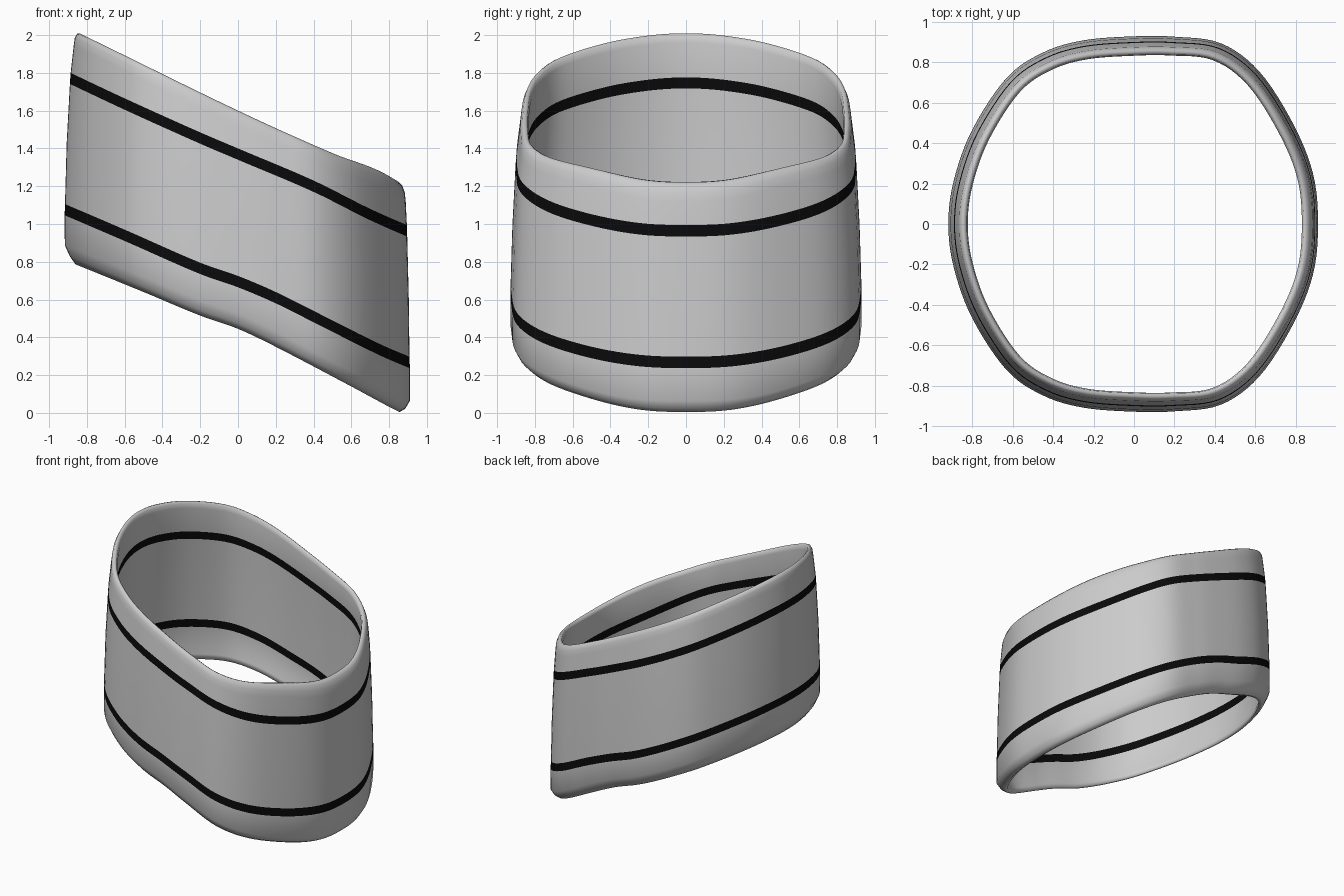
import bpy
from mathutils import Vector

if "Cube" in bpy.data.objects:
    bpy.data.objects.remove(bpy.data.objects["Cube"])

# Plan outline, half (mirrored in y), right to left
HALF = [(.91, 0), (.885, .25), (.785, .5), (.62, .755), (.43, .895), (.2, .928), (0, .93),
        (-.25, .91), (-.45, .85), (-.63, .725), (-.8, .47), (-.892, .22), (-.92, 0)]
# Height along x of the edges and stripe centres
CURVES = {
    "B": [(-.95, .82), (-.87, .79), (-.5, .64), (-.2, .515), (0, .445), (.2, .35),
          (.6, .14), (.86, .002), (.95, -.03)],
    "L": [(-.95, 1.09), (-.6, .94), (-.2, .765), (0, .695), (.2, .61), (.4, .51),
          (.75, .335), (.95, .25)],
    "U": [(-.95, 1.8), (-.6, 1.635), (-.2, 1.455), (0, 1.37), (.4, 1.2), (.7, 1.05), (.95, .94)],
    "T": [(-.95, 2.06), (-.82, 2.0), (0, 1.6), (.5, 1.375), (.75, 1.28), (.95, 1.16)],
}
# Wall section: curve, height offset, inset on left, inset on right
SECTION = [
    ("B", .005, .08, .08), ("B", 0, .06, .055), ("B", .03, .03, .025), ("B", .08, .003, .0),
    ("L", -.03, .002, 0), ("L", .03, .004, .002),
    ("U", -.35, .013, .006), ("U", -.03, .03, .014), ("U", .03, .034, .016),
    ("T", -.08, .05, .022), ("T", -.035, .056, .027), ("T", -.008, .068, .04),
    ("T", 0, .08, .055), ("T", -.008, .093, .072), ("T", -.04, .098, .08),
    ("U", .03, .084, .068), ("U", -.03, .08, .066), ("U", -.35, .063, .056),
    ("L", .03, .054, .052), ("L", -.03, .052, .05),
    ("B", .1, .055, .055), ("B", .04, .075, .075),
]
STRIPE_STEPS = {4, 7, 15, 18}


def catmull(p0, p1, p2, p3, t):
    return (p1 * 2 + (p2 - p0) * t + (p0 * 2 - p1 * 5 + p2 * 4 - p3) * t * t
            + (p1 * 3 - p0 - p2 * 3 + p3) * t ** 3) / 2


def height(points, x):
    n = len(points)
    i = max(k for k in range(n - 1) if points[k][0] <= x or k == 0)
    (x1, z1), (x2, z2) = points[i], points[i + 1]

    def slope(k):
        a, b = points[max(k - 1, 0)], points[min(k + 1, n - 1)]
        return (b[1] - a[1]) / (b[0] - a[0])
    h = x2 - x1
    t = (x - x1) / h
    return (z1 * (2 * t**3 - 3 * t * t + 1) + z2 * (3 * t * t - 2 * t**3)
            + h * slope(i) * (t**3 - 2 * t * t + t) + h * slope(i + 1) * (t**3 - t * t))


def plan_outline(steps=6):
    ctrl = [Vector(p) for p in HALF] + [Vector((x, -y)) for x, y in HALF[-2:0:-1]]
    n = len(ctrl)
    return [catmull(ctrl[i - 1], ctrl[i], ctrl[(i + 1) % n], ctrl[(i + 2) % n], s / steps)
            for i in range(n) for s in range(steps)]


PLAN = plan_outline()


def ring(curve, dz, left, right):
    pts = []
    for p in PLAN:
        f = max(0, p.x / .91) ** 2
        q = p * (1 - (left + (right - left) * f) / p.length)
        pts.append((q.x, q.y, height(CURVES[curve], q.x) + dz))
    return pts


def bands(name, steps, color=None):
    verts = [v for s in SECTION for v in ring(*s)]
    n, m = len(PLAN), len(SECTION)
    faces = [(j * n + i, j * n + (i + 1) % n, (j + 1) % m * n + (i + 1) % n, (j + 1) % m * n + i)
             for j in steps for i in range(n)]
    used = {v: k for k, v in enumerate(sorted({v for f in faces for v in f}))}
    mesh = bpy.data.meshes.new(name)
    mesh.from_pydata([verts[v] for v in used], [], [[used[v] for v in f] for f in faces])
    mesh.polygons.foreach_set("use_smooth", [True] * len(faces))
    obj = bpy.data.objects.new(name, mesh)
    bpy.context.collection.objects.link(obj)
    if color:
        mat = bpy.data.materials.new(name)
        mat.diffuse_color = color
        mat.use_nodes = True
        mat.node_tree.nodes["Principled BSDF"].inputs["Base Color"].default_value = mat.diffuse_color
        mesh.materials.append(mat)
    return obj


# Grey slanted sleeve with rounded rims, and the black stripes set flush in its wall
bands("sleeve", [j for j in range(len(SECTION)) if j not in STRIPE_STEPS])
bands("lower_stripe", [4, 18], (.003, .003, .003, 1))
bands("upper_stripe", [7, 15], (.003, .003, .003, 1))
